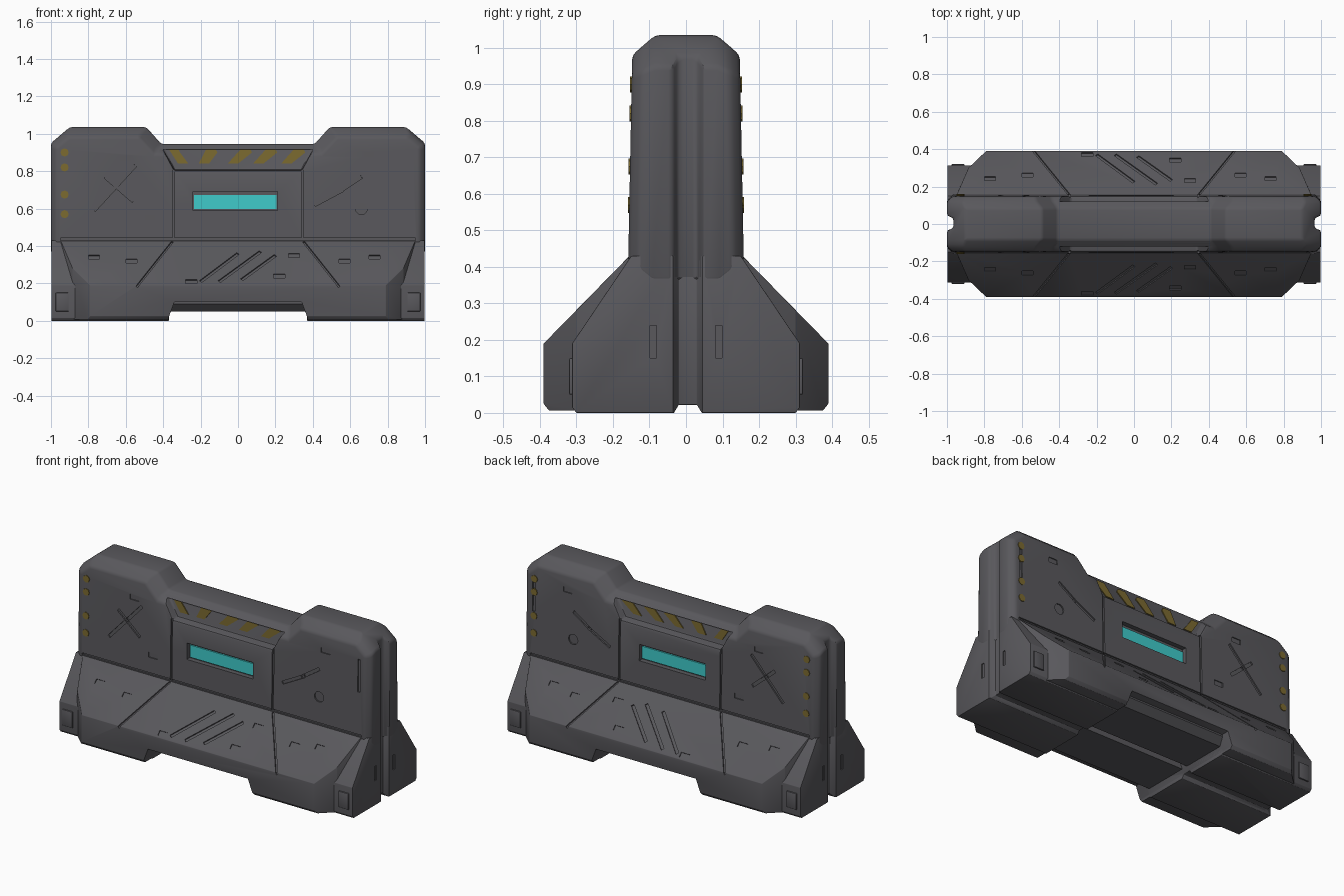
import bpy, bmesh, math
from mathutils import Vector, Matrix

cube = bpy.data.objects.get("Cube")
if cube:
    bpy.data.objects.remove(cube, do_unlink=True)


def material(name, rgb):
    m = bpy.data.materials.new(name)
    m.use_nodes = True
    m.diffuse_color = (*rgb, 1)
    m.node_tree.nodes["Principled BSDF"].inputs["Base Color"].default_value = (*rgb, 1)
    return m


GREY = material("dark grey armour", (0.1, 0.098, 0.108))
YELLOW = material("worn yellow paint", (0.2, 0.145, 0.03))
CYAN = material("cyan light", (0.05, 0.6, 0.6))


def make(name, bm, mat=None):
    bmesh.ops.recalc_face_normals(bm, faces=bm.faces)
    mesh = bpy.data.meshes.new(name)
    bm.to_mesh(mesh)
    bm.free()
    ob = bpy.data.objects.new(name, mesh)
    bpy.context.collection.objects.link(ob)
    if mat:
        mesh.materials.append(mat)
    else:
        ob.hide_render = True
    return ob


def loft(bm, rings):
    loops = [[bm.verts.new(p) for p in ring] for ring in rings]
    n = len(loops[0])
    for a, b in zip(loops, loops[1:]):
        for i in range(n):
            j = (i + 1) % n
            bm.faces.new((a[i], a[j], b[j], b[i]))
    bm.faces.new(loops[0])
    bm.faces.new(loops[-1])


def prism(bm, axis, pts, a, b):
    place = {"x": lambda p, t: (t, p[0], p[1]),
             "y": lambda p, t: (p[0], t, p[1]),
             "z": lambda p, t: (p[0], p[1], t)}[axis]
    loft(bm, [[place(p, t) for p in pts] for t in (a, b)])


def mirrored(pts):
    return pts + [(-u, v) for u, v in reversed(pts)]


def inset(pts, d):
    out = []
    for i, p in enumerate(pts):
        p, prev, nxt = Vector(p), Vector(pts[i - 1]), Vector(pts[(i + 1) % len(pts)])
        e1, e2 = (p - prev).normalized(), (nxt - p).normalized()
        n1, n2 = Vector((-e1.y, e1.x)), Vector((-e2.y, e2.x))
        out.append(p + (n1 + n2) * d / (1 + n1.dot(n2)))
    return out


def apply(ob, kind, **settings):
    mod = ob.modifiers.new(kind, kind)
    for key, value in settings.items():
        setattr(mod, key, value)
    bpy.context.view_layer.objects.active = ob
    bpy.ops.object.modifier_apply(modifier=mod.name)


def boolean(ob, cutter, op="DIFFERENCE"):
    apply(ob, "BOOLEAN", object=cutter, operation=op, solver="EXACT", use_self=True)


def bevel(ob, width=0.012):
    apply(ob, "BEVEL", width=width, segments=2, limit_method="ANGLE",
          angle_limit=math.radians(20))


def wall_y(z):
    return 0.148 * (1 + 0.13 * (0.95 - z))


def surface(x, z, side):
    """Point and normal on the wall or on the sloping skirt."""
    if z < 0.43:
        y, n = 0.155 + 0.98 * (0.43 - z), Vector((0, 0.714 * side, 0.7))
    else:
        y, n = wall_y(z), Vector((0, side, 0))
    return Vector((x, side * y, z)), n


def bar(bm, p, q, n, width, depth):
    t = q - p
    s = n.cross(t).normalized() * width
    up = t.cross(s).normalized() * depth * 2
    m = Matrix((t, s, up)).transposed().to_4x4()
    m.translation = (p + q) / 2
    bmesh.ops.create_cube(bm, size=1, matrix=m)


# Wall with two raised shoulders and chamfered rim
outline = mirrored([(1, 0.36), (1, 0.95), (0.9, 1.035), (0.49, 1.035), (0.41, 0.945)])
rings = []
for y, d, end in [(-0.148, 0.055, 0.97), (-0.12, 0.03, 1), (-0.085, 0, 1),
                  (0.085, 0, 1), (0.12, 0.03, 1), (0.148, 0.055, 0.97)]:
    ring = inset(outline, d)
    k = end / max(p.x for p in ring)
    rings.append([(p.x * k, y * wall_y(p.y) / 0.148, p.y) for p in ring])
bm = bmesh.new()
loft(bm, rings)
wall = make("wall", bm, GREY)

# Sloping skirt with cut corners
bm = bmesh.new()
prism(bm, "x", mirrored([(0.375, 0.006), (0.39, 0.025), (0.39, 0.19), (0.155, 0.43)]), -0.97, 0.97)
skirt = make("base_skirt", bm, GREY)
bm = bmesh.new()
corner = [(0.78, 0.4), (0.885, 0.3), (0.955, 0.14)]
half = corner + [(x, -y) for x, y in reversed(corner)]
prism(bm, "z", mirrored(half), -0.1, 0.6)
plan = make("plan_cutter", bm)
boolean(skirt, plan, "INTERSECT")

# Narrower blocks showing at both ends
bm = bmesh.new()
prism(bm, "x", mirrored([(0.3, 0), (0.312, 0.015), (0.312, 0.19), (0.15, 0.43)]), -0.998, 0.998)
ends = make("end_blocks", bm, GREY)

# Notch under the middle
bm = bmesh.new()
prism(bm, "y", mirrored([(0.37, -0.1), (0.37, 0.02), (0.34, 0.1)]), -1, 1)
notch = make("notch_cutter", bm)
for ob in (skirt, ends):
    boolean(ob, notch)

# Recesses above the centre panel, end channels and underside channel
bm = bmesh.new()
for side in (-1, 1):
    prism(bm, "y", mirrored([(0.34, 0.805), (0.425, 0.965)]), side * 0.1, side * 0.3)
    prism(bm, "z", [(side * 1.05, -0.06), (side * 1.05, 0.07),
                    (side * 0.965, 0.03), (side * 0.965, -0.02)], -0.1, 1.2)
recess = make("recess_cutter", bm)
bm = bmesh.new()
prism(bm, "x", [(-0.045, -0.02), (0.055, -0.02), (0.03, 0.022), (-0.02, 0.022)], -1.2, 1.2)
channel = make("channel_cutter", bm)
boolean(wall, recess)
for ob in (skirt, ends):
    boolean(ob, recess)
    boolean(ob, channel)
for ob in (wall, skirt, ends):
    bevel(ob)

# Panel seams, scratches, chips and light slots
seams = [(-0.95, 0.436, 0.95, 0.436)]
for s in (-1, 1):
    seams += [(s * 0.345, 0.435, s * 0.345, 0.81), (s * 0.35, 0.424, s * 0.54, 0.185)]
scratches = [(-0.77, 0.59, -0.55, 0.83), (-0.71, 0.77, -0.56, 0.64), (0.41, 0.62, 0.56, 0.7),
             (0.54, 0.69, 0.66, 0.77), (0.93, 0.7, 0.93, 0.9), (-0.2, 0.21, 0, 0.36),
             (-0.1, 0.21, 0.12, 0.37), (0.02, 0.22, 0.2, 0.35)]
chips = [(-0.47, 0.55), (-0.6, 0.87), (0.7, 0.89), (-0.77, 0.34), (-0.57, 0.32),
         (0.3, 0.35), (0.57, 0.32), (0.73, 0.34), (0.22, 0.24), (-0.25, 0.21)]
bm = bmesh.new()
for side in (-1, 1):
    for lines, width, depth in ((seams, 0.012, 0.01), (scratches, 0.018, 0.008)):
        for x1, z1, x2, z2 in lines:
            p, n = surface(x1, z1, side)
            bar(bm, p, surface(x2, z2, side)[0], n, width, depth)
    for x, z in chips:
        p, n = surface(x, z, side)
        bar(bm, p - Vector((0.03, 0, 0)), p + Vector((0.03, 0, 0)), n, 0.03, 0.006)
    p, n = surface(0.66, 0.6, side)
    bmesh.ops.create_cone(bm, cap_ends=True, segments=12, radius1=0.032, radius2=0.032, depth=0.016,
                          matrix=Matrix.Translation(p) @ Matrix.Rotation(math.pi / 2, 4, "X"))
    prism(bm, "y", [(-0.24, 0.59), (0.21, 0.59), (0.21, 0.69), (-0.24, 0.69)],
          side * 0.125, side * 0.2)
    for end in (-1, 1):
        bar(bm, Vector((end, side * 0.09, 0.15)), Vector((end, side * 0.09, 0.24)),
            Vector((end, 0, 0)), 0.018, 0.008)
marks = make("marks_cutter", bm)
for ob in (wall, skirt, ends):
    boolean(ob, marks)
for cutter in (plan, notch, recess, channel, marks):
    bpy.data.objects.remove(cutter, do_unlink=True)

# Core visible inside the bottom notch
bm = bmesh.new()
for side in (-1, 1):
    prism(bm, "x", [(side * 0.02, 0.05), (side * 0.3, 0.05), (side * 0.34, 0.09),
                    (side * 0.34, 0.14), (side * 0.02, 0.14)], -0.36, 0.36)
core = make("underside_core", bm, GREY)

# Small plates on the faces of the end blocks
bm = bmesh.new()
for side in (-1, 1):
    for end in (-1, 1):
        prism(bm, "y", [(end * 0.905, 0.05), (end * 0.975, 0.05), (end * 0.975, 0.15),
                        (end * 0.905, 0.15)], side * 0.305, side * 0.32)
plates = make("end_block_plates", bm, GREY)
bevel(plates, 0.004)

# Lights, hazard stripes and paint dots on both faces
lights, stripes, dots = bmesh.new(), bmesh.new(), bmesh.new()
for side in (-1, 1):
    prism(lights, "y", [(-0.235, 0.597), (0.205, 0.597), (0.205, 0.672), (-0.235, 0.672)],
          side * 0.124, side * 0.133)
    for x, lean in [(-0.315, -0.03), (-0.16, 0.015), (0.01, 0.03), (0.145, 0.03), (0.295, 0.03)]:
        prism(stripes, "y", [(x - 0.035 - lean, 0.84), (x + 0.02 - lean, 0.84),
                             (x + 0.035 + lean, 0.9), (x + 0.025 + lean, 0.918),
                             (x - 0.025 + lean, 0.918)], side * 0.098, side * 0.106)
    for x in ((-0.927,) if side < 0 else (-0.927, 0.927)):
        for z in (0.9, 0.82, 0.675, 0.57):
            m = Matrix.Translation((x, side * wall_y(z), z)) @ Matrix.Rotation(math.pi / 2, 4, "X")
            bmesh.ops.create_cone(dots, cap_ends=True, segments=8, radius1=0.022,
                                  radius2=0.022, depth=0.008, matrix=m)
make("light_strips", lights, CYAN)
make("hazard_stripes", stripes, YELLOW)
make("paint_dots", dots, YELLOW)

# Smooth shading with sharp edges kept
bpy.ops.object.select_all(action="DESELECT")
for ob in (wall, skirt, ends, plates):
    ob.select_set(True)
bpy.context.view_layer.objects.active = wall
bpy.ops.object.shade_smooth_by_angle(angle=math.radians(30))
